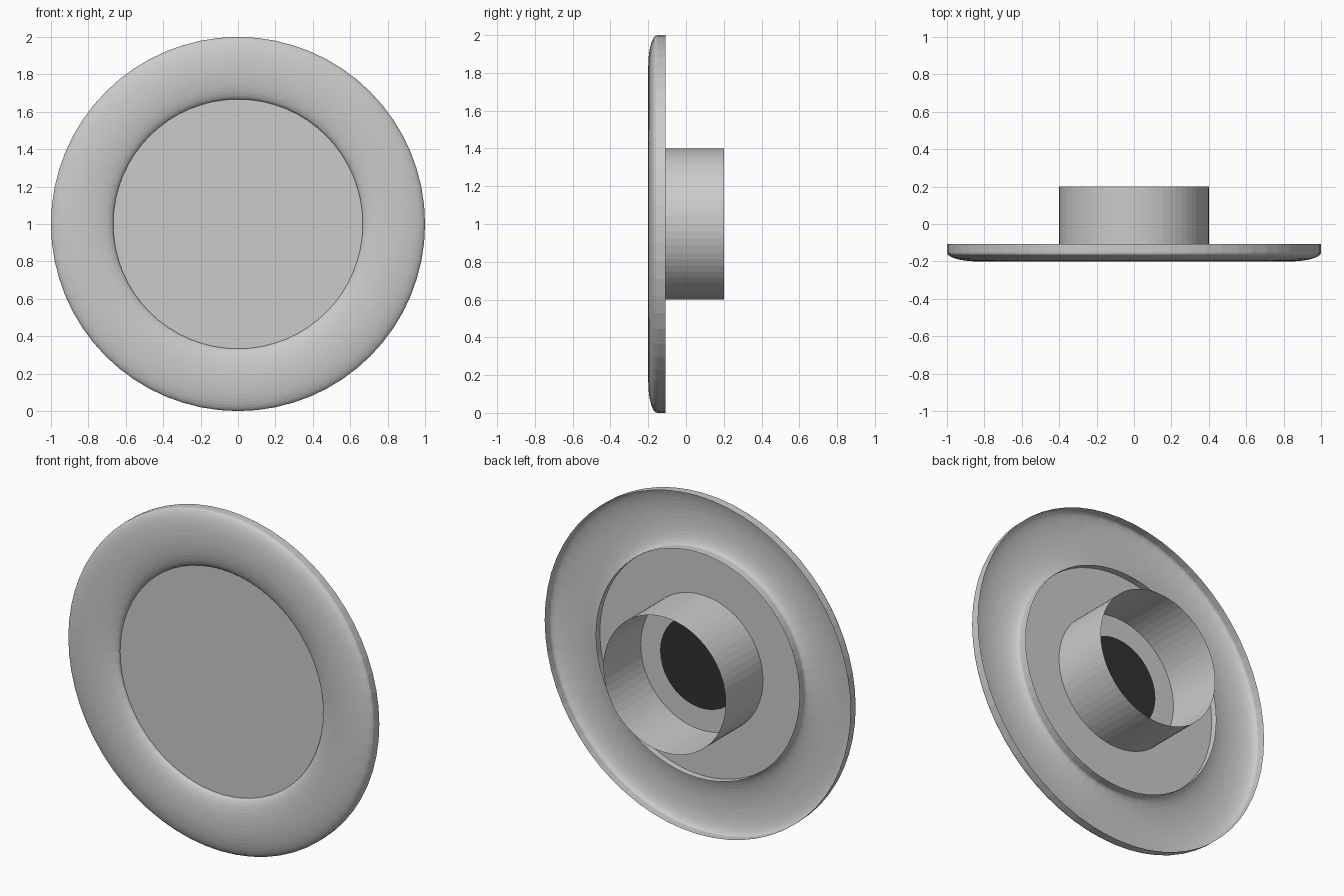
import bpy, bmesh, math

if "Cube" in bpy.data.objects:
    bpy.data.objects.remove(bpy.data.objects["Cube"])

SEG = 64


def material(name, v):
    m = bpy.data.materials.new(name)
    m.diffuse_color = (v[0], v[1], v[2], 1)
    m.use_nodes = True
    m.node_tree.nodes["Principled BSDF"].inputs["Base Color"].default_value = m.diffuse_color
    return m


grey = material("light grey", (0.6, 0.6, 0.59))
black = material("black", (0.03, 0.03, 0.03))


def revolve(name, profile, mat, flip=False):
    """Spin (radius, y) points around the y axis through z = 1."""
    bm = bmesh.new()
    rings = []
    for r, y in profile:
        if r == 0:
            rings.append([bm.verts.new((0, y, 1))] * SEG)
        else:
            rings.append([bm.verts.new((r * math.cos(2 * math.pi * i / SEG), y,
                                        1 + r * math.sin(2 * math.pi * i / SEG)))
                          for i in range(SEG)])
    for a, b in zip(rings, rings[1:]):
        for i in range(SEG):
            j = (i + 1) % SEG
            quad = list(dict.fromkeys((a[i], a[j], b[j], b[i])))
            if flip:
                quad.reverse()
            bm.faces.new(quad)
    me = bpy.data.meshes.new(name)
    bm.to_mesh(me)
    bm.free()
    me.materials.append(mat)
    ob = bpy.data.objects.new(name, me)
    bpy.context.collection.objects.link(ob)
    return ob


# Hollow rounded rim: straight side walls with a domed front, open at the back
dome = [(0.8335 + 0.1665 * math.cos(math.pi * k / 20),
         -0.152 - 0.048 * math.sin(math.pi * k / 20)) for k in range(21)]
revolve("rim", [(1.0, -0.108)] + dome + [(0.667, -0.108)], grey, flip=True)

# Flat face closing the middle of the rim
revolve("face_plate", [(0.667, -0.148), (0, -0.148)], grey, flip=True)

# Open tube on the back
revolve("back_tube", [(0.4, -0.148), (0.4, 0.2)], grey)

# Dark round spot on the back of the plate, inside the tube
revolve("dark_spot", [(0.27, -0.144), (0, -0.144)], black)
